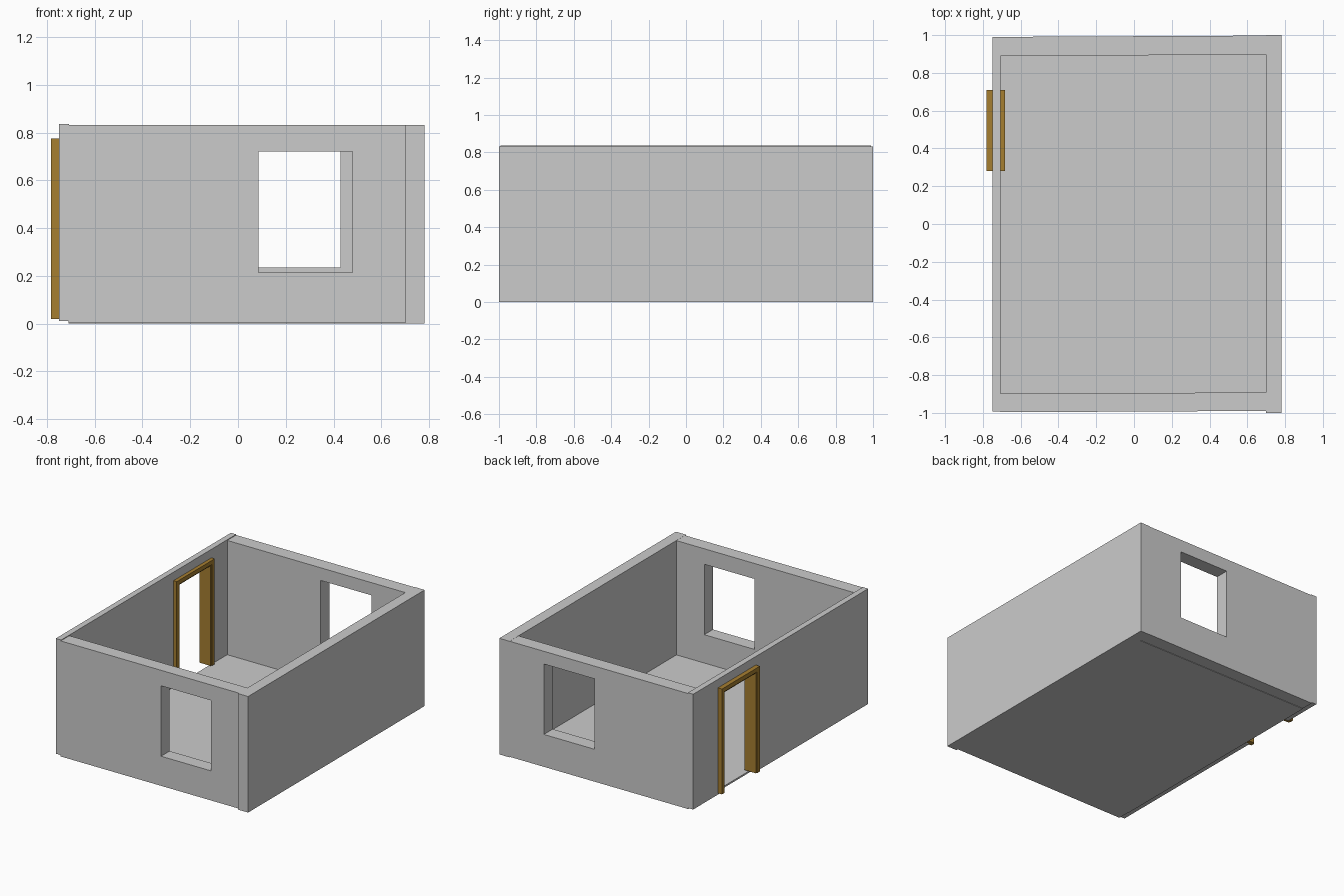
import bpy, bmesh, math
from mathutils import Matrix

if "Cube" in bpy.data.objects:
    bpy.data.objects.remove(bpy.data.objects["Cube"])

frame_mat = bpy.data.materials.new("door_wood")
frame_mat.diffuse_color = (0.38, 0.21, 0.03, 1)
frame_mat.use_nodes = True
frame_mat.node_tree.nodes["Principled BSDF"].inputs["Base Color"].default_value = frame_mat.diffuse_color


def finish(bm, name, mat=None):
    bmesh.ops.recalc_face_normals(bm, faces=bm.faces)
    me = bpy.data.meshes.new(name)
    bm.to_mesh(me)
    bm.free()
    ob = bpy.data.objects.new(name, me)
    bpy.context.collection.objects.link(ob)
    if mat:
        me.materials.append(mat)
    return ob


def box(name, lo, hi):
    bm = bmesh.new()
    size = [h - l for l, h in zip(lo, hi)]
    mid = [(l + h) / 2 for l, h in zip(lo, hi)]
    bmesh.ops.create_cube(bm, size=1, matrix=Matrix.Translation(mid) @ Matrix.Diagonal((*size, 1)))
    return finish(bm, name)


def rect(a0, b0, a1, b1):
    return [(a0, b0), (a1, b0), (a1, b1), (a0, b1)]


def window_wall(name, y0, y1, outer, hole, tilt):
    """Wall across x with a rectangular opening, turned very slightly."""
    bm = bmesh.new()
    loops = [[bm.verts.new((x, y, z)) for x, z in r]
             for r, y in ((outer, y0), (hole, y0), (hole, y1), (outer, y1))]
    for k in range(4):
        a, b = loops[k], loops[(k + 1) % 4]
        for i in range(4):
            j = (i + 1) % 4
            bm.faces.new((a[i], a[j], b[j], b[i]))
    for v in bm.verts:
        v.co.y += v.co.x * math.tan(tilt)
    return finish(bm, name)


def arch(name, x0, x1, outer, inner, z0, mat=None):
    """Upside-down U in the y-z plane; outer and inner are (y0, y1, top)."""
    (a, b, t), (c, d, s) = outer, inner
    prof = [(a, z0), (a, t), (b, t), (b, z0), (d, z0), (d, s), (c, s), (c, z0)]
    bm = bmesh.new()
    f = bm.faces.new([bm.verts.new((x0, y, z)) for y, z in prof])
    ext = bmesh.ops.extrude_face_region(bm, geom=[f], use_keep_orig=True)["geom"]
    bmesh.ops.translate(bm, vec=(x1 - x0, 0, 0),
                        verts=[g for g in ext if isinstance(g, bmesh.types.BMVert)])
    return finish(bm, name, mat)


# Floor and solid right wall
box("floor", (-0.71, -0.90, 0), (0.70, 0.90, 0.012))
box("right_wall", (0.70, -1, 0), (0.78, 1, 0.832))

# Front and back walls with window openings
outer = rect(-0.71, 0.003, 0.775, 0.831)
window_wall("front_wall", -0.993, -0.895, outer, rect(0.085, 0.215, 0.48, 0.72), 0.005)
window_wall("back_wall", 0.893, 0.994, outer, rect(0.03, 0.235, 0.43, 0.74), 0.005)

# Left wall with doorway
arch("left_wall", -0.75, -0.708, (-0.992, 0.99, 0.836), (0.29, 0.70, 0.765), 0.01)

# Door frame: casings on both faces and a lining through the wall
edge = (0.28, 0.71, 0.775)
trim = (0.31, 0.68, 0.745)
arch("door_casing_outside", -0.782, -0.75, edge, trim, 0.02, frame_mat)
arch("door_casing_inside", -0.708, -0.682, edge, trim, 0.02, frame_mat)
arch("door_lining", -0.776, -0.688, (0.29, 0.70, 0.765), (0.318, 0.672, 0.737), 0.02, frame_mat)
